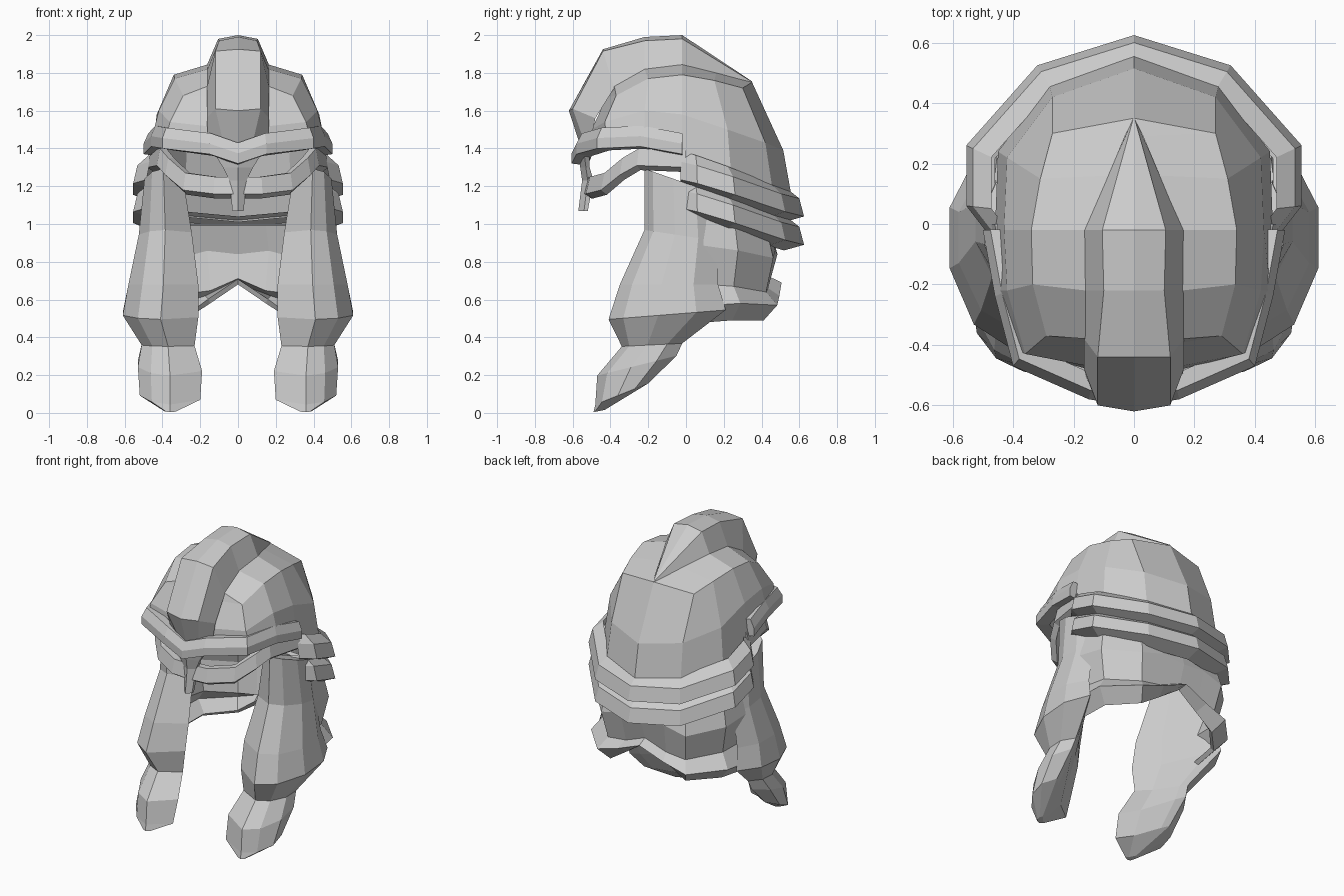
import bpy, bmesh


def loft(name, rings, closed=True, caps=(True, True), thick=0):
    """Skin a list of equally long point rings into one flat-shaded mesh."""
    bm = bmesh.new()
    vs = [[bm.verts.new(p) for p in r] for r in rings]
    n = len(rings[0])
    for a, b in zip(vs, vs[1:]):
        for i in range(n if closed else n - 1):
            j = (i + 1) % n
            bm.faces.new((a[i], a[j], b[j], b[i]))
    if closed and caps[0]:
        bm.faces.new(vs[0])
    if closed and caps[1]:
        bm.faces.new(vs[-1])
    bmesh.ops.remove_doubles(bm, verts=bm.verts, dist=0.002)
    bmesh.ops.recalc_face_normals(bm, faces=bm.faces)
    me = bpy.data.meshes.new(name)
    bm.to_mesh(me)
    bm.free()
    ob = bpy.data.objects.new(name, me)
    bpy.context.collection.objects.link(ob)
    if thick:
        m = ob.modifiers.new("thickness", "SOLIDIFY")
        m.thickness = thick
        m.offset = -1
    return ob


def flip(pts):
    return [(-x, y, z) for x, y, z in reversed(pts) if x > 0]


def band(name, half, profile, dz=0, closed=True):
    """Sweep a (scale, height) profile along a mirrored half path."""
    path = flip(half) + half
    loft(name, [[(x * k, y * k, z + h + dz) for k, h in profile] for x, y, z in path], closed)


# Dome: half rings from the front centre to the back centre, base to crown
dome = [
    [(0, -.52, 1.38), (.38, -.42, 1.46), (.45, -.22, 1.48), (.46, -.02, 1.34),
     (.45, .24, 1.25), (.28, .46, 1.17), (0, .56, 1.14)],
    [(0, -.50, 1.50), (.36, -.43, 1.54), (.42, -.22, 1.60), (.43, -.02, 1.58),
     (.42, .22, 1.50), (.27, .42, 1.43), (0, .515, 1.39)],
    [(0, -.42, 1.67), (.29, -.37, 1.68), (.335, -.2, 1.77), (.34, -.02, 1.79),
     (.31, .15, 1.76), (.27, .30, 1.72), (0, .35, 1.75)],
    [(0, -.38, 1.73), (.16, -.38, 1.73), (.16, -.22, 1.82), (.16, -.02, 1.845),
     (.085, .16, 1.80), (.03, .29, 1.765), (0, .35, 1.75)],
]
loft("helmet_dome", [r + flip(r[:-1]) for r in dome], caps=(False, False))

# Crest: base edge, upper edge, ridge (bx, by, bz, tx, ty, tz, ridge y, ridge z)
crest = [
    (.003, .35, 1.74, .002, .35, 1.752, .35, 1.755),
    (.165, -.02, 1.84, .105, -.02, 1.98, -.02, 2.0),
    (.165, -.22, 1.81, .10, -.22, 1.97, -.22, 1.99),
    (.165, -.38, 1.72, .12, -.44, 1.915, -.44, 1.925),
    (.165, -.48, 1.56, .12, -.60, 1.61, -.62, 1.60),
    (.16, -.50, 1.46, .08, -.54, 1.44, -.565, 1.43),
]
loft("helmet_crest", [[(bx, by, bz), (tx, ty, tz), (0, ry, rz), (-tx, ty, tz), (-bx, by, bz)]
                      for bx, by, bz, tx, ty, tz, ry, rz in crest], closed=False)

# Brow band with its central dip
band("brow_band",
     [(0, -.605, 1.37), (.15, -.58, 1.42), (.40, -.47, 1.45), (.46, -.24, 1.46), (.50, -.02, 1.42)],
     [(.86, .055), (.95, .06), (1, .005), (1, -.05), (.86, -.06)])

# Two stacked neck bands round the back
neck = [(0, .625, 1.085), (.32, .525, 1.11), (.555, .26, 1.20), (.555, .06, 1.26), (.485, -.03, 1.28)]
for i, part in enumerate(("upper_neck_band", "lower_neck_band")):
    band(part, neck, [(.85, .105), (.96, .05), (1, -.045), (.83, -.075)], dz=-.15 * i, closed=False)

# Eye guard below the brow, running back along the cheeks
band("eye_guard",
     [(0, -.54, 1.19), (.13, -.53, 1.19), (.29, -.45, 1.21), (.385, -.35, 1.29), (.43, -.26, 1.34), (.48, 0, 1.33)],
     [(.88, .06), (.96, .06), (1, -.03), (.93, -.055)])

# Nose guard tapering down from the brow: (z, half width, front y, back y)
loft("nose_guard", [[(-w, f + .02, z), (0, f - .01, z), (w, f + .02, z), (w, b, z), (-w, b, z)]
                    for z, w, f, b in ((1.07, .03, -.56, -.52), (1.23, .045, -.54, -.49),
                                       (1.30, .08, -.55, -.51), (1.38, .13, -.56, -.51))])

# Side locks, hollowed toward the neck: (z, centre x, centre y, radius x, radius y, tilt)
outline = [(0, -1), (.6, -.75), (1, -.15), (1, .5), (.6, 1), (.35, .75), (-.4, -.1), (-1, -.55)]
lock = [
    (1.23, .395, -.04, .10, .18, -.35),
    (.94, .385, -.03, .14, .19, -.15),
    (.68, .395, -.09, .185, .26, .00),
    (.52, .410, -.10, .20, .31, .08),
    (.36, .370, -.18, .14, .16, .05),
    (.25, .360, -.26, .17, .21, .25),
    (.10, .360, -.34, .16, .14, .40),
    (.01, .360, -.46, .03, .03, .20),
]
for side, part in ((1, "right_side_lock"), (-1, "left_side_lock")):
    loft(part, [[(side * (cx + rx * u), cy + ry * v, max(0, z + tilt * ry * v)) for u, v in outline]
                for z, cx, cy, rx, ry, tilt in lock])

# Ragged hair curtain across the back: (spread, heights from centre to side)
columns = [(0, .44), (.15, .43), (.29, .42), (.45, .25), (.48, -.01)]
curtain = [
    (1.00, (1.0, 1.0, 1.0, 1.08, 1.15)),
    (1.10, (.84, .86, .82, .86, .90)),
    (1.01, (.72, .66, .64, .67, .69)),
    (1.15, (.69, .62, .57, .58, .56)),
    (.98, (.68, .58, .49, .49, .47)),
]
rows = []
for k, zs in curtain:
    half = [(x * k, y * k, z) for (x, y), z in zip(columns, zs)]
    rows.append(flip(half) + half)
loft("back_hair", rows, closed=False, thick=.03)
